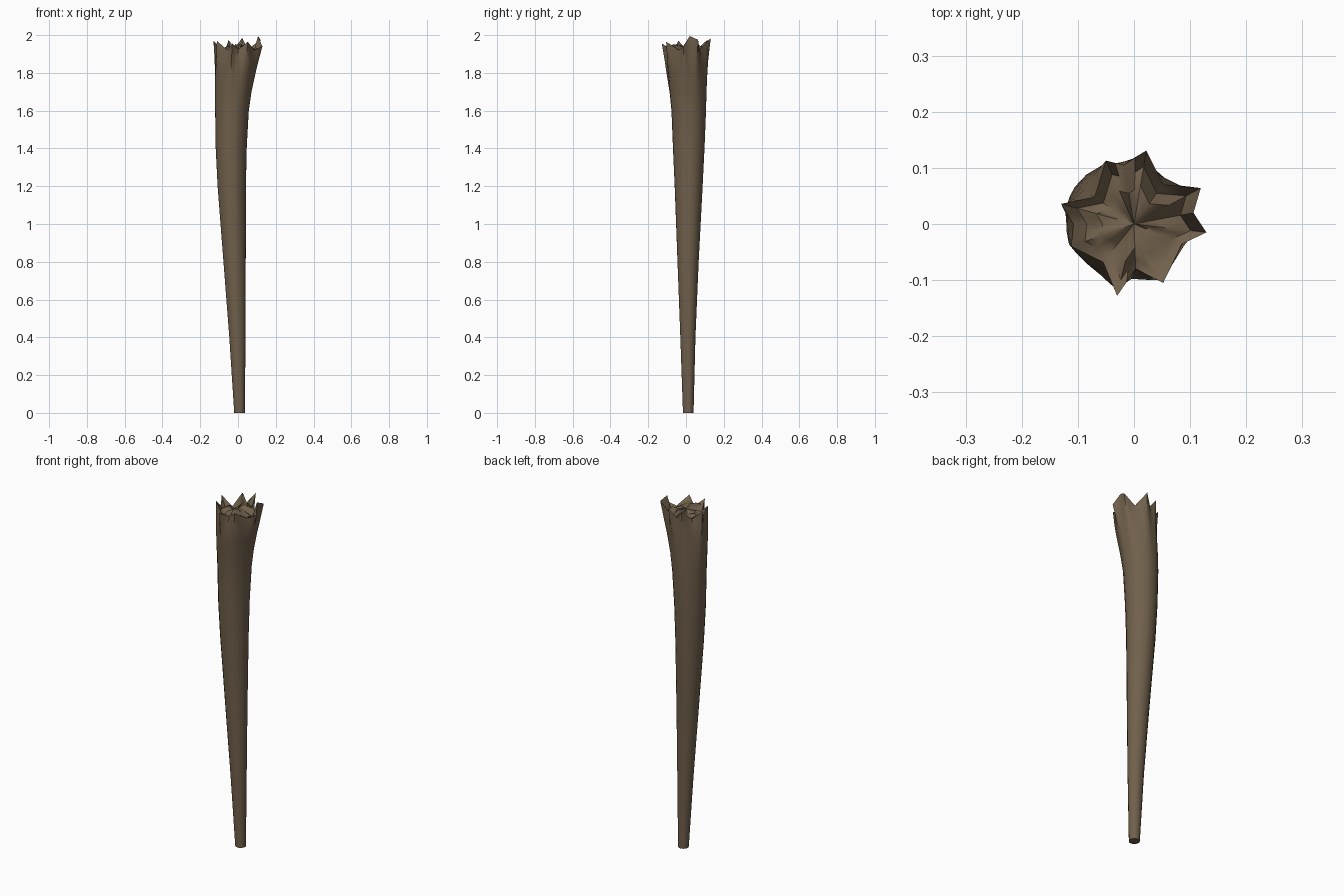
import bpy, bmesh, math, random
from mathutils import Vector

random.seed(4)
cube = bpy.data.objects.get("Cube")
if cube:
    bpy.data.objects.remove(cube)

bark = bpy.data.materials.new("brown bark")
bark.use_nodes = True
colour = (0.165, 0.118, 0.072, 1)
bark.diffuse_color = colour
bark.node_tree.nodes["Principled BSDF"].inputs["Base Color"].default_value = colour

# Trunk outline: height, x low, x high, y low, y high
stations = [
    (0.0, -0.02, 0.036, -0.016, 0.04), (0.4, -0.046, 0.04, -0.03, 0.05),
    (0.8, -0.077, 0.041, -0.045, 0.067), (1.2, -0.108, 0.042, -0.06, 0.088),
    (1.4, -0.118, 0.046, -0.069, 0.098), (1.6, -0.121, 0.057, -0.077, 0.106),
    (1.7, -0.122, 0.069, -0.087, 0.108), (1.8, -0.124, 0.085, -0.1, 0.11),
    (1.87, -0.124, 0.1, -0.108, 0.112)]

# Splintered rim: tips and the notch that follows each
teeth = [
    ((0.022, 0.131, 1.985), (0.052, 0.07, 1.925)),
    ((0.119, 0.064, 1.975), (0.106, 0.02, 1.995)),
    ((0.129, -0.015, 1.94), (0.085, -0.036, 1.92)),
    ((0.052, -0.105, 1.965), (0.003, -0.08, 1.925)),
    ((-0.03, -0.128, 1.955), (-0.055, -0.068, 1.92)),
    ((-0.112, -0.04, 1.97), (-0.108, 0.0, 1.925)),
    ((-0.13, 0.036, 1.97), (-0.07, 0.048, 1.915)),
    ((-0.05, 0.113, 1.975), (-0.018, 0.105, 1.93))]
corners = [Vector(p) for pair in teeth for p in pair]
rim = []
for i, p in enumerate(corners):
    rim += [p, p.lerp(corners[(i + 1) % len(corners)], 0.5)]
angles = [math.atan2(p.y, p.x) for p in rim]
count = len(rim)

bm = bmesh.new()


def add_ring(points):
    return [bm.verts.new(p) for p in points]


def bridge(low, high):
    for i in range(count):
        j = (i + 1) % count
        bm.faces.new((low[i], low[j], high[j], high[i]))


# Tapering trunk, fluted towards the rim
rings = []
for z, xa, xb, ya, yb in stations:
    flute = max(0, (z - 1.6) / 0.3) ** 2 * 0.45
    points = []
    for a, p in zip(angles, rim):
        q = Vector(((xa + xb) / 2 + (xb - xa) / 2 * math.cos(a),
                    (ya + yb) / 2 + (yb - ya) / 2 * math.sin(a), z))
        points.append(q.lerp(Vector((p.x, p.y, z)), flute))
    rings.append(add_ring(points))
rings.append(add_ring(rim))

# Ragged broken wood inside the rim
for scale, height, rough in ((0.78, 1.925, 0.02), (0.52, 1.935, 0.022), (0.25, 1.93, 0.02)):
    heights = [height + random.uniform(-rough, rough) for _ in range(count // 2)]
    points = []
    for i, p in enumerate(rim):
        h = (heights[i // 2] + heights[((i + 1) // 2) % len(heights)]) / 2
        points.append((p.x * scale, p.y * scale, h))
    rings.append(add_ring(points))
for low, high in zip(rings, rings[1:]):
    bridge(low, high)
centre = bm.verts.new((0, 0, 1.94))
for i in range(count):
    bm.faces.new((rings[-1][i], rings[-1][(i + 1) % count], centre))
bm.faces.new(rings[0])
bmesh.ops.recalc_face_normals(bm, faces=bm.faces)

mesh = bpy.data.meshes.new("broken_trunk")
bm.to_mesh(mesh)
bm.free()
mesh.materials.append(bark)
trunk = bpy.data.objects.new("broken_trunk", mesh)
bpy.context.collection.objects.link(trunk)
bpy.ops.object.select_all(action="DESELECT")
trunk.select_set(True)
bpy.context.view_layer.objects.active = trunk
bpy.ops.object.shade_smooth_by_angle(angle=math.radians(50))
